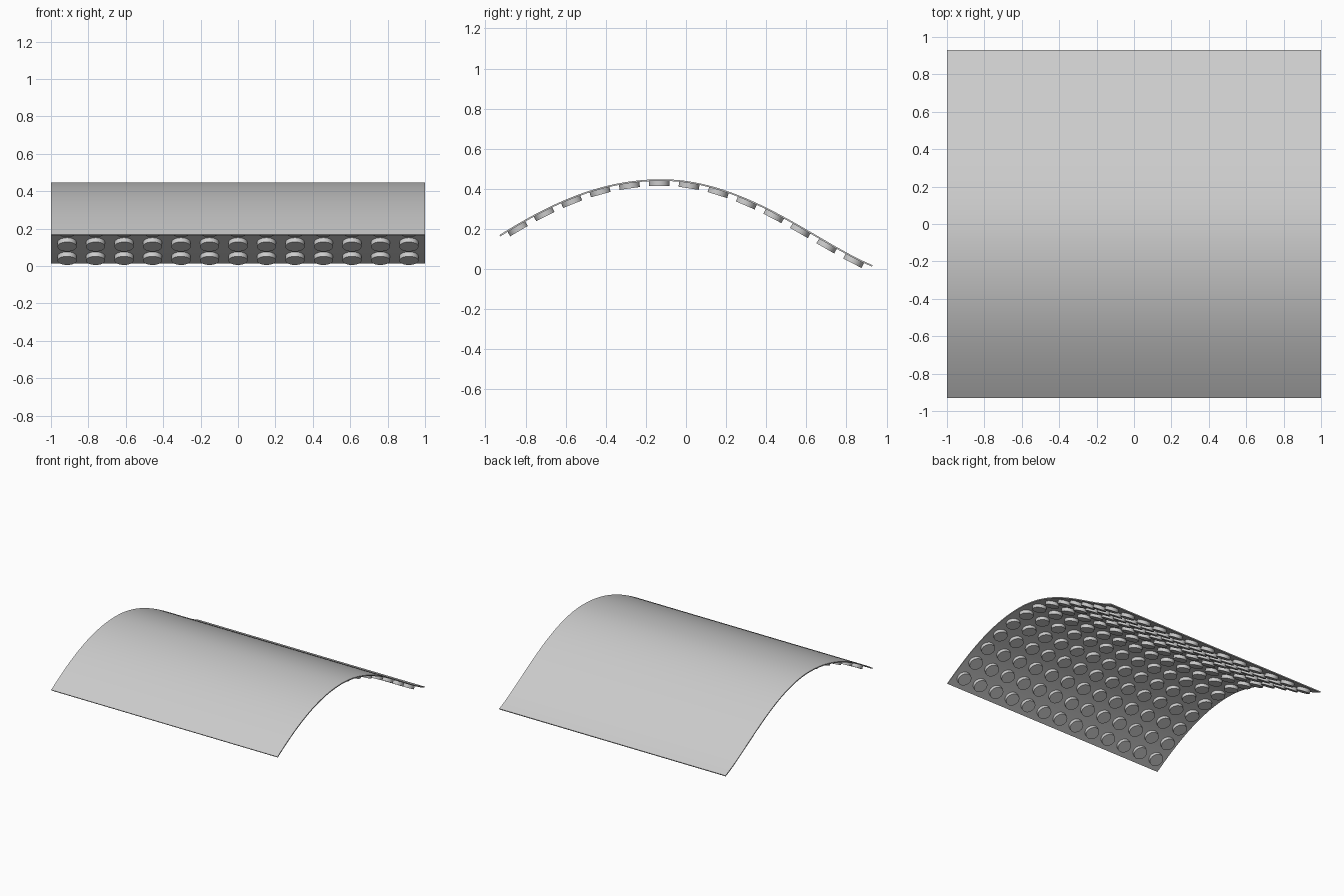
import bpy, bmesh
from mathutils import Vector, Matrix
from mathutils.geometry import interpolate_bezier

cube = bpy.data.objects.get("Cube")
if cube:
    bpy.data.objects.remove(cube, do_unlink=True)

THICK = 0.008       # sheet thickness
PITCH = 0.1523      # stud spacing
COUNT = 13          # studs per row and per column
RADIUS, DEPTH = 0.051, 0.028

grey = bpy.data.materials.new("light_grey")
grey.use_nodes = True
colour = (0.6, 0.6, 0.6, 1)
grey.diffuse_color = colour
grey.node_tree.nodes["Principled BSDF"].inputs["Base Color"].default_value = colour


def finish(name, bm):
    bmesh.ops.recalc_face_normals(bm, faces=bm.faces)
    mesh = bpy.data.meshes.new(name)
    bm.to_mesh(mesh)
    bm.free()
    mesh.materials.append(grey)
    obj = bpy.data.objects.new(name, mesh)
    bpy.context.collection.objects.link(obj)
    bpy.ops.object.select_all(action='DESELECT')
    bpy.context.view_layer.objects.active = obj
    obj.select_set(True)
    bpy.ops.object.shade_smooth_by_angle(angle=0.6)
    return obj


# Arched profile of the sheet's top, as two curve spans in the y-z plane
def span(*points):
    return interpolate_bezier(*[Vector((0, y, z)) for y, z in points], 33)


path = span((-0.93, 0.17), (-0.67, 0.333), (-0.42, 0.448), (-0.12, 0.448))
path += span((-0.12, 0.448), (0.3, 0.448), (0.66, 0.13), (0.93, 0.02))[1:]


def normal_at(i):
    t = (path[min(i + 1, len(path) - 1)] - path[max(i - 1, 0)]).normalized()
    return Vector((0, -t.z, t.y))


# Curved sheet: closed outline extruded across x
bm = bmesh.new()
outline = path + [path[i] - normal_at(i) * THICK for i in reversed(range(len(path)))]
rings = [[bm.verts.new((x, p.y, p.z)) for p in outline] for x in (-1, 1)]
n, m = len(outline), len(path)
for i in range(n):
    j = (i + 1) % n
    bm.faces.new((rings[0][i], rings[0][j], rings[1][j], rings[1][i]))
for ring in rings:
    for i in range(m - 1):
        bm.faces.new((ring[i], ring[i + 1], ring[n - 2 - i], ring[n - 1 - i]))
finish("curved_sheet", bm)

# Distance along the profile, used to space the studs evenly
dist = [0.0]
for a, b in zip(path, path[1:]):
    dist.append(dist[-1] + (b - a).length)


def place(s):
    """Point and upward normal at distance s along the profile."""
    i = next(k for k in range(1, m) if dist[k] >= s)
    f = (s - dist[i - 1]) / (dist[i] - dist[i - 1])
    up = normal_at(i - 1).lerp(normal_at(i), f).normalized()
    return path[i - 1].lerp(path[i], f), up


# Rows of round studs under the sheet
half = (COUNT - 1) / 2
for row in range(COUNT):
    point, up = place(dist[-1] / 2 + (row - half) * PITCH)
    side = Vector((1, 0, 0))
    turn = Matrix((side, up.cross(side), up)).transposed().to_4x4()
    bm = bmesh.new()
    for col in range(COUNT):
        centre = point - up * (THICK + DEPTH / 2 - 0.002)
        centre.x = (col - half) * PITCH
        bmesh.ops.create_cone(bm, cap_ends=True, segments=32, radius1=RADIUS,
                              radius2=RADIUS, depth=DEPTH,
                              matrix=Matrix.Translation(centre) @ turn)
    finish(f"stud_row_{row + 1}", bm)
